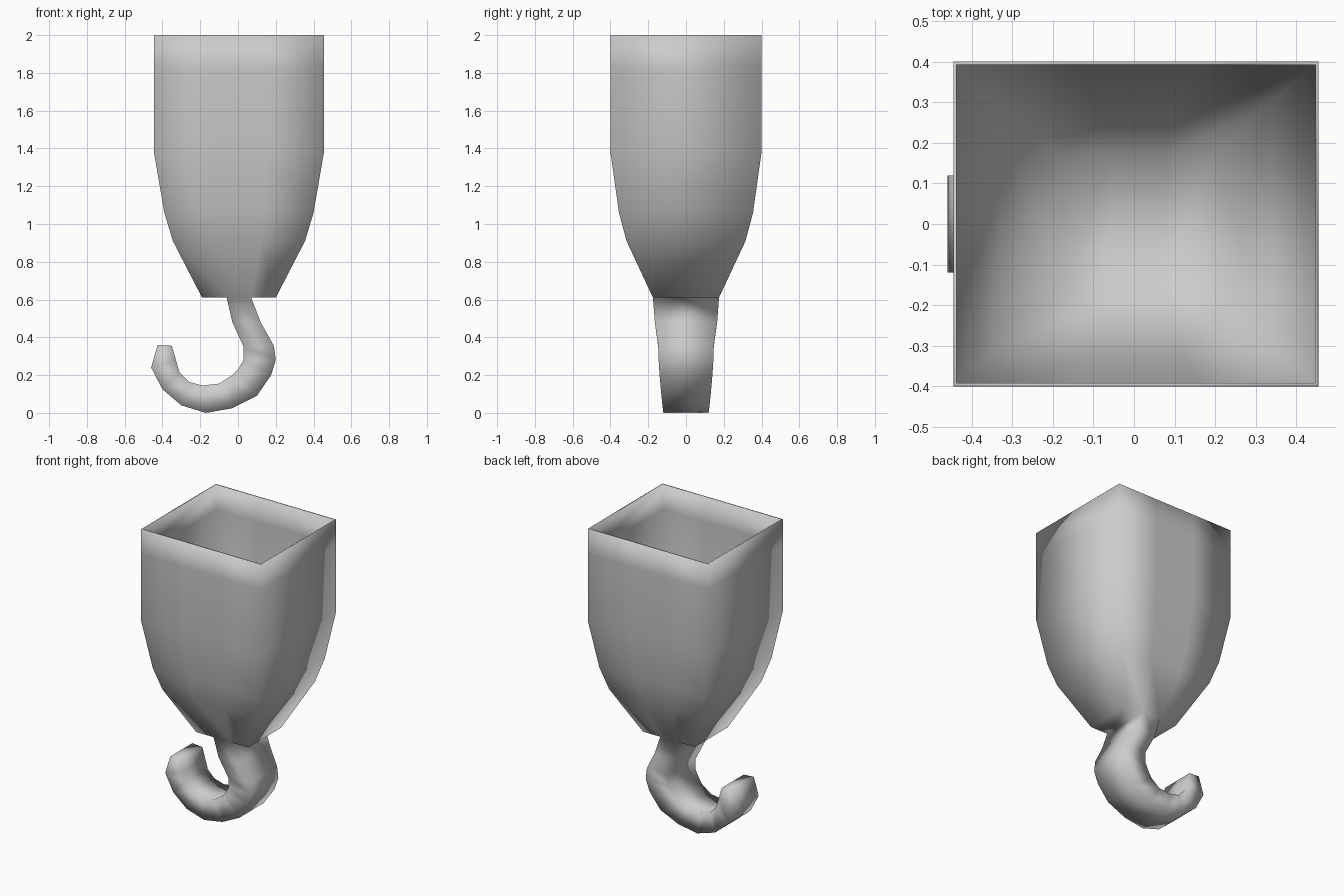
import bpy, bmesh

if "Cube" in bpy.data.objects:
    bpy.data.objects.remove(bpy.data.objects["Cube"])

bm = bmesh.new()


def bridge(a, b):
    """Join two loops of equal length with quads."""
    n = len(a)
    for i in range(n):
        bm.faces.new((a[i], a[(i + 1) % n], b[(i + 1) % n], b[i]))


def cup_ring(z, x0, x1, h):
    """Rectangular loop with the long sides cut in thirds."""
    xs = [x0 + (x1 - x0) * t / 3 for t in range(4)]
    pts = [(x, -h) for x in xs] + [(x, h) for x in reversed(xs)]
    return [bm.verts.new((x, y, z)) for x, y in pts]


def hook_ring(inner, outer, h):
    """Rectangular hook section between two side-view points."""
    pts = [(inner, -h), (outer, -h), (outer, h), (inner, h)]
    return [bm.verts.new((p[0], y, p[1])) for p, y in pts]


# Cup: z, left x, right x, half depth
sections = [(2.0, -.445, .455, .40), (1.83, -.445, .455, .40), (1.38, -.445, .455, .40),
            (1.06, -.39, .40, .355), (.91, -.345, .355, .315), (.61, -.19, .20, .175)]
wall = .008
outer = [cup_ring(*s) for s in sections]
inner = [cup_ring(z + (.015 if z < .7 else 0), a + wall, b - wall, h - wall)
         for z, a, b, h in sections]
for shell in (outer, inner):
    for a, b in zip(shell, shell[1:]):
        bridge(a, b)
bridge(outer[0], inner[0])

# Cup floor, leaving the middle of the underside open for the hook
for ring, strips in ((inner[-1], (0, 1, 2)), (outer[-1], (0, 2))):
    for i in strips:
        bm.faces.new((ring[i], ring[i + 1], ring[6 - i], ring[7 - i]))

# Hook grown from the underside: inner point, outer point, half depth
path = [((-.03, .48), (.12, .48), .165), ((.03, .35), (.19, .355), .147),
        ((.03, .28), (.20, .28), .145), ((.00, .23), (.175, .20), .14),
        ((-.03, .20), (.10, .09), .13), ((-.10, .155), (-.03, .025), .123),
        ((-.19, .145), (-.17, .005), .12), ((-.26, .165), (-.30, .04), .12),
        ((-.31, .215), (-.40, .125), .12), ((-.33, .285), (-.46, .24), .12),
        ((-.35, .355), (-.425, .36), .118)]
prev = [outer[-1][i] for i in (1, 2, 5, 6)]
for p in path:
    ring = hook_ring(*p)
    bridge(prev, ring)
    prev = ring
bm.faces.new(prev)
# Rest the lowest point on the ground
low = min(v.co.z for v in bm.verts)
for v in bm.verts:
    if v.co.z < .02:
        v.co.z -= low

bmesh.ops.recalc_face_normals(bm, faces=bm.faces)
for f in bm.faces:
    f.smooth = True
mesh = bpy.data.meshes.new("cup_with_hook")
bm.to_mesh(mesh)
bm.free()
bpy.context.collection.objects.link(bpy.data.objects.new("cup_with_hook", mesh))
